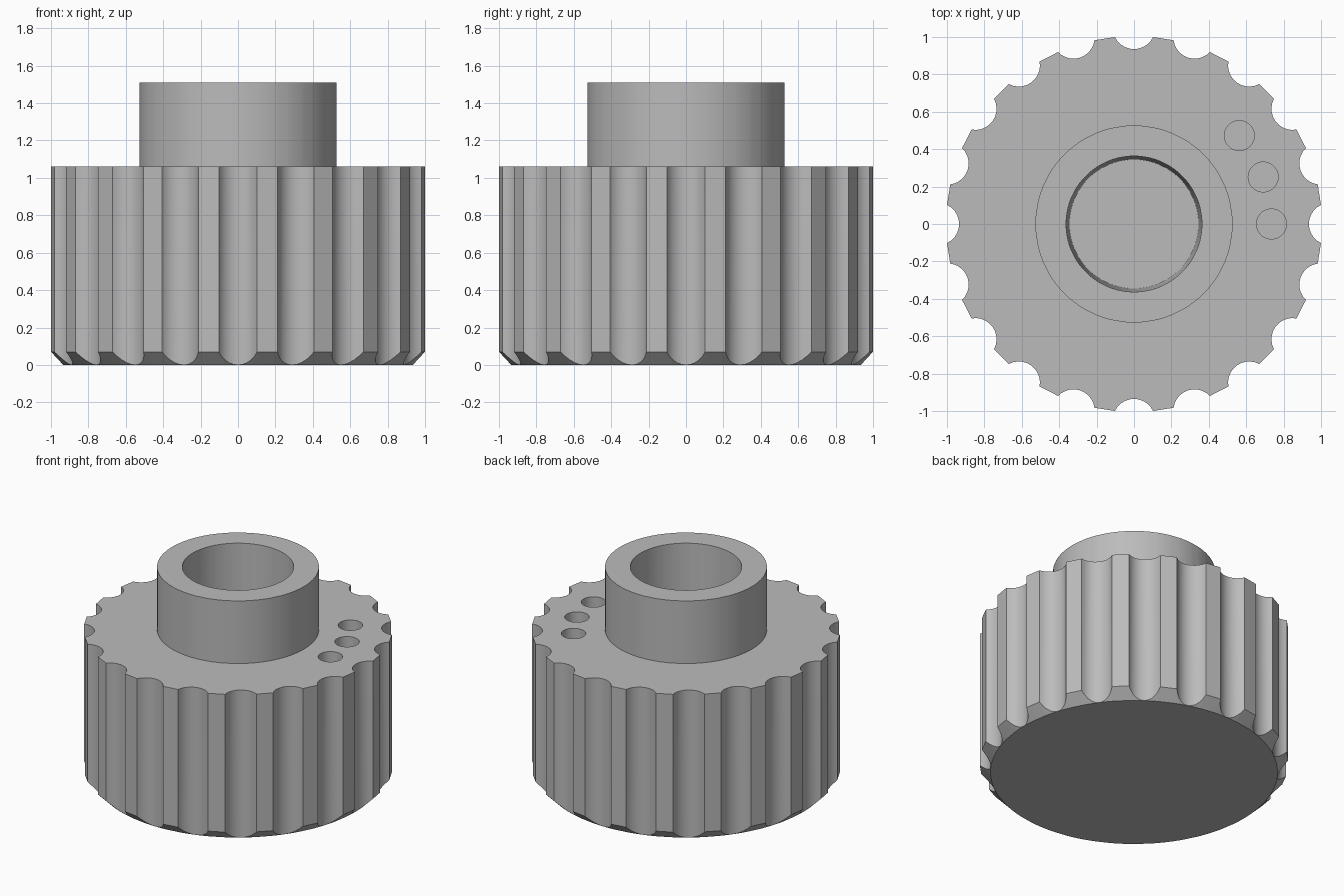
import bpy, bmesh
from math import sin, cos, atan2, hypot, radians

FLUTES, STEPS = 20, 10
FLUTE_DIST, FLUTE_R, FLUTE_HALF = 1.048, 0.113, radians(64.7)
BASE_R, BODY_TOP, BOSS_TOP, FLOOR = 0.935, 1.06, 1.51, 0.4
BOSS_R, BORE_TOP_R, BORE_FLOOR_R = 0.527, 0.363, 0.345

cube = bpy.data.objects.get("Cube")
if cube:
    bpy.data.objects.remove(cube, do_unlink=True)

grey = bpy.data.materials.new("mid grey")
grey.use_nodes = True
grey.diffuse_color = (0.5, 0.5, 0.5, 1)
grey.node_tree.nodes["Principled BSDF"].inputs["Base Color"].default_value = (0.5, 0.5, 0.5, 1)


def flute_outline():
    """Polar outline (angle, radius): concave arcs joined by flat lands."""
    points = []
    for k in range(FLUTES):
        for i in range(STEPS + 1):
            a = FLUTE_HALF * (2 * i / STEPS - 1)
            x, y = FLUTE_DIST - FLUTE_R * cos(a), FLUTE_R * sin(a)
            points.append((atan2(y, x) + radians(360 / FLUTES) * k, hypot(x, y)))
    return points


outline = flute_outline()


def circle(radius, z):
    return [(radius * cos(t), radius * sin(t), z) for t, r in outline]


def loft(name, rings, caps):
    """Skin a stack of rings, optionally closing both ends."""
    bm = bmesh.new()
    loops = [[bm.verts.new(p) for p in ring] for ring in rings]
    n = len(outline)
    for low, high in zip(loops, loops[1:]):
        for i in range(n):
            j = (i + 1) % n
            bm.faces.new((low[i], low[j], high[j], high[i]))
    if caps:
        bm.faces.new(loops[0][::-1])
        bm.faces.new(loops[-1])
    bmesh.ops.remove_doubles(bm, verts=bm.verts, dist=0.0001)
    mesh = bpy.data.meshes.new(name)
    bm.to_mesh(mesh)
    bm.free()
    mesh.materials.append(grey)
    obj = bpy.data.objects.new(name, mesh)
    bpy.context.collection.objects.link(obj)
    return obj


def select(obj):
    bpy.ops.object.select_all(action='DESELECT')
    obj.select_set(True)
    bpy.context.view_layer.objects.active = obj


# Bore radius where it passes through the top of the body
mix = (BODY_TOP - FLOOR) / (BOSS_TOP - FLOOR)
bore_mid_r = BORE_FLOOR_R + (BORE_TOP_R - BORE_FLOOR_R) * mix

# Fluted grip with a 45 degree bottom chamfer and a blind bore
body = loft("fluted_grip", [
    circle(BASE_R, 0),
    [(r * cos(t), r * sin(t), max(0, r - BASE_R)) for t, r in outline],
    [(r * cos(t), r * sin(t), BODY_TOP) for t, r in outline],
    circle(bore_mid_r, BODY_TOP),
    circle(BORE_FLOOR_R, FLOOR),
], True)

# Raised collar around the bore
boss = loft("collar", [
    circle(BOSS_R, BODY_TOP),
    circle(BOSS_R, BOSS_TOP),
    circle(BORE_TOP_R, BOSS_TOP),
    circle(bore_mid_r, BODY_TOP),
], False)

# Three small blind holes in the top face
for angle in (0, 20, 40):
    a = radians(angle)
    bpy.ops.mesh.primitive_cylinder_add(
        vertices=48, radius=0.08, depth=0.4,
        location=(0.735 * cos(a), 0.735 * sin(a), BODY_TOP))
    cutter = bpy.context.object
    cutter.name = "hole_cutter"
    cutter.hide_render = True
    cutter.data.materials.append(grey)
    select(body)
    cut = body.modifiers.new("hole", 'BOOLEAN')
    cut.operation = 'DIFFERENCE'
    cut.solver = 'EXACT'
    cut.object = cutter
    bpy.ops.object.modifier_apply(modifier=cut.name)
    bpy.data.objects.remove(cutter, do_unlink=True)

for obj in (body, boss):
    select(obj)
    bpy.ops.object.shade_smooth_by_angle(angle=radians(30))
